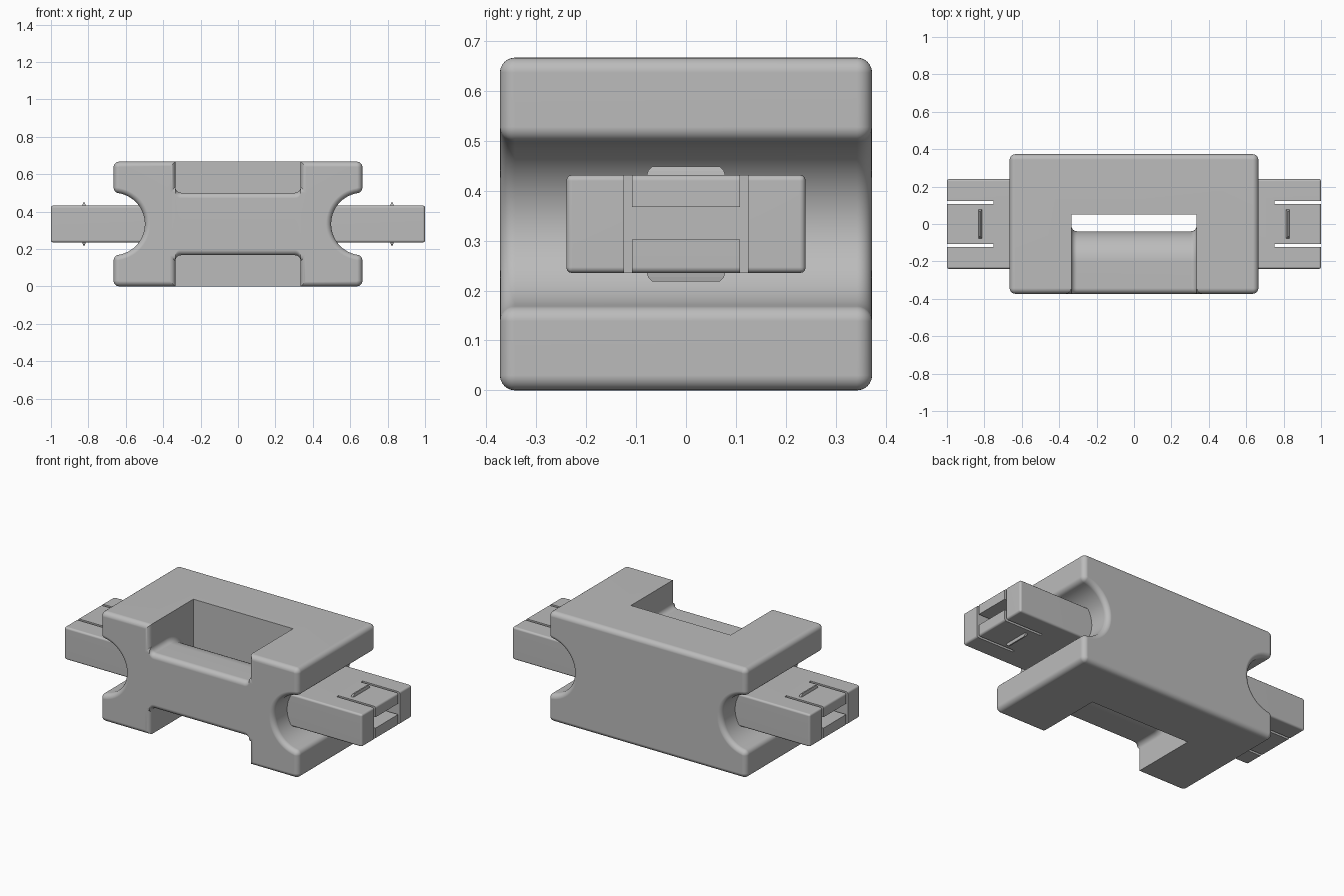
import bpy, bmesh, math
from math import sin, cos, pi, sqrt

cube = bpy.data.objects.get("Cube")
if cube:
    bpy.data.objects.remove(cube, do_unlink=True)

grey = bpy.data.materials.new("light grey plastic")
grey.use_nodes = True
colour = (0.5, 0.5, 0.5, 1)
grey.diffuse_color = colour
grey.node_tree.nodes["Principled BSDF"].inputs["Base Color"].default_value = colour

W, D, H = 0.665, 0.373, 0.667      # body half width, half depth, height
MID = H / 2
R = 0.167                          # side groove and grip bar radius
F = 0.03                           # fillet radius
SLOT = 0.335                       # slot half width


def arc(cx, cy, r, a0, a1, n):
    return [(cx + r * cos(a0 + (a1 - a0) * i / n), cy + r * sin(a0 + (a1 - a0) * i / n))
            for i in range(n + 1)]


def loft(name, rings):
    """Skin matching rings of points and close both ends."""
    bm = bmesh.new()
    rows = [[bm.verts.new(p) for p in ring] for ring in rings]
    n = len(rows[0])
    for a, b in zip(rows, rows[1:]):
        for i in range(n):
            j = (i + 1) % n
            bm.faces.new((a[i], a[j], b[j], b[i]))
    bm.faces.new(rows[0])
    bm.faces.new(rows[-1])
    bmesh.ops.recalc_face_normals(bm, faces=bm.faces)
    mesh = bpy.data.meshes.new(name)
    bm.to_mesh(mesh)
    bm.free()
    ob = bpy.data.objects.new(name, mesh)
    mesh.materials.append(grey)
    bpy.context.collection.objects.link(ob)
    return ob


def box(name, x, y, z, bevel=0):
    ob = loft(name, [[(a, y[0], z[0]), (a, y[1], z[0]), (a, y[1], z[1]), (a, y[0], z[1])] for a in x])
    if bevel:
        mod = ob.modifiers.new("round", 'BEVEL')
        mod.width, mod.segments = bevel, 3
        apply(ob, mod)
    return ob


def apply(ob, mod):
    with bpy.context.temp_override(object=ob, active_object=ob, selected_objects=[ob]):
        bpy.ops.object.modifier_apply(modifier=mod.name)


def combine(ob, other, operation):
    mod = ob.modifiers.new("combine", 'BOOLEAN')
    mod.operation, mod.solver, mod.object = operation, 'EXACT', other
    apply(ob, mod)
    bpy.data.objects.remove(other, do_unlink=True)


def finish(ob):
    bpy.ops.object.select_all(action='DESELECT')
    ob.select_set(True)
    bpy.context.view_layer.objects.active = ob
    bpy.ops.object.shade_smooth_by_angle(angle=math.radians(32))
    mod = ob.modifiers.new("even shading", 'WEIGHTED_NORMAL')
    mod.keep_sharp = True


def body_outline(r):
    """Front outline with round corners of radius r; smaller r shrinks it."""
    dz = sqrt((R + F) ** 2 - F ** 2)
    tilt = math.atan2(F, dz)       # where groove and mouth fillet touch
    cx = W - F
    q = arc(cx, MID + dz, r, tilt - pi / 2, 0, 6) + arc(cx, H - F, r, 0, pi / 2, 6)
    groove = arc(W, MID, R + F - r, 1.5 * pi - tilt, pi / 2 + tilt, 28)[1:-1]
    lower = [(x, H - z) for x, z in reversed(q)]
    right = lower + groove + q
    return right + [(-x, z) for x, z in reversed(right)]


# Body block, with filleted front and back rims
angles = [0.06 + (pi / 2 - 0.06) * i / 6 for i in range(7)]
rims = [(-D + F - F * cos(a), F * sin(a)) for a in angles]
rims += [(-y, r) for y, r in reversed(rims)]
rims[0] = (-D, rims[0][1])
rims[-1] = (D, rims[-1][1])
body = loft("body", [[(x, y, z) for x, z in body_outline(r)] for y, r in rims])

# Slot open to the front, flared where it meets the front face
steps = [pi / 2 * i / 6 for i in range(7)]
widths = [(-D - 0.05, SLOT + F)]
widths += [(-D + F * (1 - cos(a)), SLOT + F * (1 - sin(a))) for a in steps]
widths.append((0.05, SLOT))
combine(body, loft("slot_cutter", [[(-w, y, -0.1), (w, y, -0.1), (w, y, H + 0.1), (-w, y, H + 0.1)]
                                   for y, w in widths]), 'DIFFERENCE')


def bar_section(x, grow):
    """Flat front with filleted edges, half round back."""
    h = R + grow
    top = arc(-D + F, h - F, F, pi, pi / 2, 6)
    back = arc(-D + R, 0, h, pi / 2, -pi / 2, 28)
    low = [(y, -z) for y, z in reversed(top)]
    return [(x, y, MID + z) for y, z in top + back + low]


# Grip bar across the slot, flaring into both walls
ends = [(SLOT + 0.05, F)] + [(SLOT - F * (1 - cos(a)), F * (1 - sin(a))) for a in steps]
sections = [(-x, g) for x, g in ends] + [(x, g) for x, g in reversed(ends)]
combine(body, loft("grip_bar", [bar_section(x, g) for x, g in sections]), 'UNION')
finish(body)

# Clip connectors at both ends
LOW, HIGH = 0.235, 0.432
for side, s in (("left", 1), ("right", -1)):
    plug = box(side + "_connector", (s * 0.45, s * 1.0), (-0.24, 0.24), (LOW, HIGH), 0.012)
    # Two slits free the tongues, and a pocket parts the upper from the lower
    for y in (-0.116, 0.116):
        combine(plug, box("slit_cutter", (s * 0.75, s * 1.1), (y - 0.008, y + 0.008), (0.1, 0.6)),
                'DIFFERENCE')
    combine(plug, box("pocket_cutter", (s * 0.75, s * 1.1), (-0.112, 0.112), (0.302, 0.368)),
            'DIFFERENCE')
    finish(plug)
    # Catch ridges above and below
    for level, base, up in (("upper", HIGH, 1), ("lower", LOW, -1)):
        rings = []
        for x0, x1, y, z in ((0.812, 0.832, 0.08, -0.005), (0.816, 0.83, 0.076, 0.008),
                             (0.82, 0.828, 0.068, 0.017)):
            rings.append([(s * x, w, base + up * z)
                          for x, w in ((x0, -y), (x1, -y), (x1, y), (x0, y))])
        loft(side + "_" + level + "_catch", rings)
